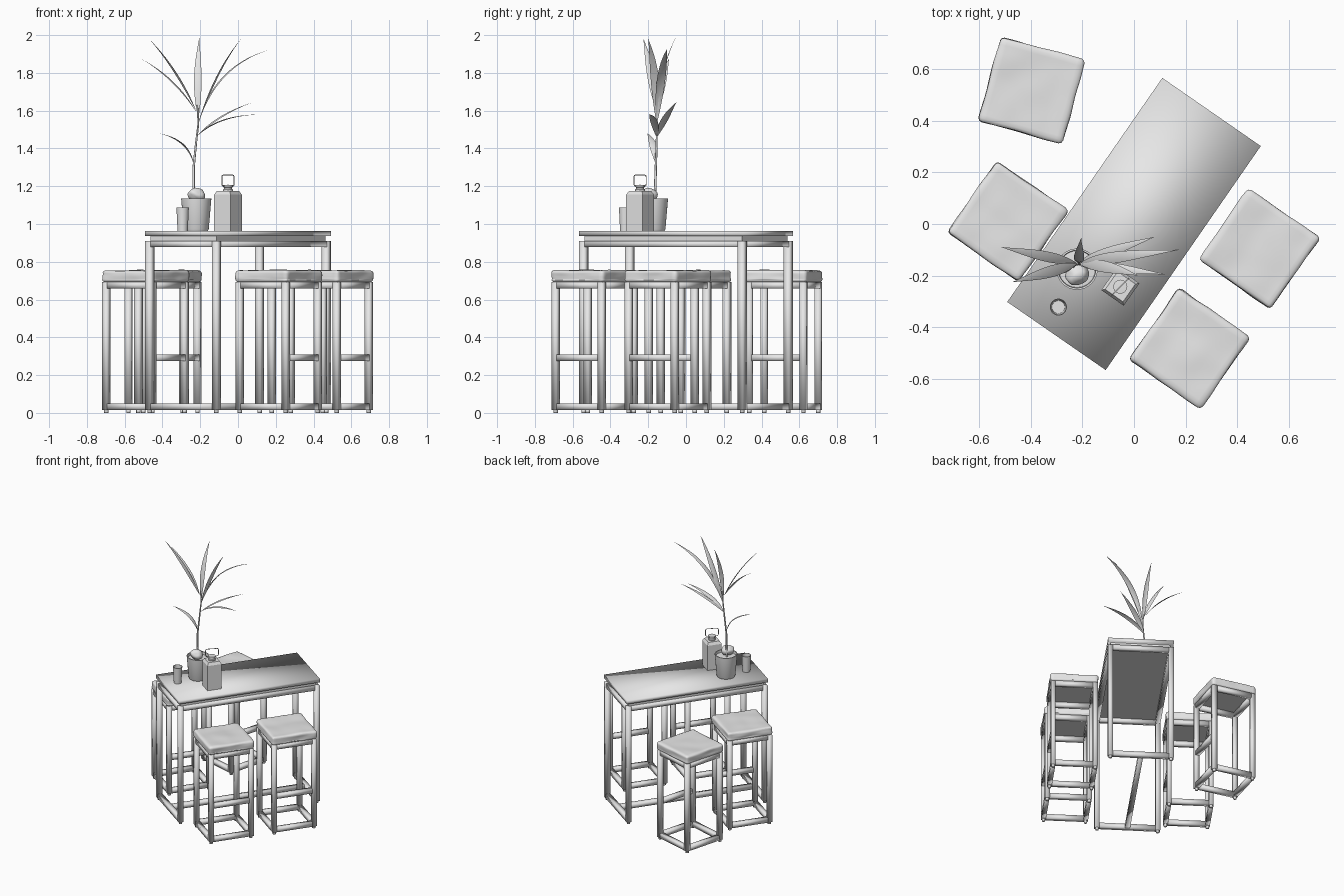
import bpy, bmesh, math
from mathutils import Vector, Matrix, noise

if "Cube" in bpy.data.objects:
    bpy.data.objects.remove(bpy.data.objects["Cube"])

grey = bpy.data.materials.new("matte_grey")
grey.diffuse_color = (0.8, 0.8, 0.8, 1)
grey.use_nodes = True
grey.node_tree.nodes["Principled BSDF"].inputs["Base Color"].default_value = grey.diffuse_color


def place(angle=0, x=0, y=0, z=0):
    return Matrix.Translation((x, y, z)) @ Matrix.Rotation(math.radians(angle), 4, 'Z')


def finish(bm, name, matrix=Matrix(), smooth=None):
    """Turn a bmesh into an object; smooth is a sharp-edge angle in degrees."""
    me = bpy.data.meshes.new(name)
    bm.to_mesh(me)
    bm.free()
    me.materials.append(grey)
    ob = bpy.data.objects.new(name, me)
    ob.matrix_world = matrix
    bpy.context.collection.objects.link(ob)
    if smooth:
        bpy.ops.object.select_all(action='DESELECT')
        ob.select_set(True)
        bpy.context.view_layer.objects.active = ob
        bpy.ops.object.shade_smooth_by_angle(angle=math.radians(smooth))
    return ob


def box(bm, x0, x1, y0, y1, z0, z1):
    m = Matrix.Translation(((x0 + x1) / 2, (y0 + y1) / 2, (z0 + z1) / 2))
    m = m @ Matrix.Diagonal((x1 - x0, y1 - y0, z1 - z0, 1))
    bmesh.ops.create_cube(bm, size=1, matrix=m)


def foot(bm, x, y):
    bmesh.ops.create_cone(bm, cap_ends=True, segments=12, radius1=0.012, radius2=0.012,
                          depth=0.018, matrix=Matrix.Translation((x, y, 0.009)))


def legs(bm, hx, hy, t, top):
    for sx in (-1, 1):
        for sy in (-1, 1):
            x, y = sx * (hx - t / 2), sy * (hy - t / 2)
            box(bm, x - t / 2, x + t / 2, y - t / 2, y + t / 2, 0.016, top)
            foot(bm, x, y)


def rails(bm, hx, hy, t, z0, z1, sides):
    """Bars between the legs on the chosen sides."""
    for s in sides:
        sign = 1 if s[0] == '+' else -1
        if s[1] == 'x':
            a, b = sorted((sign * hx, sign * (hx - t)))
            box(bm, a, b, t - hy, hy - t, z0, z1)
        else:
            a, b = sorted((sign * hy, sign * (hy - t)))
            box(bm, t - hx, hx - t, a, b, z0, z1)


def lathe(name, profile, x, y, seg=32):
    bm = bmesh.new()
    vs = [bm.verts.new((r, 0, z)) for r, z in profile]
    es = [bm.edges.new(p) for p in zip(vs, vs[1:])]
    bmesh.ops.spin(bm, geom=vs + es, axis=(0, 0, 1), cent=(0, 0, 0),
                   angle=2 * math.pi, steps=seg)
    bmesh.ops.remove_doubles(bm, verts=bm.verts[:], dist=1e-5)
    bmesh.ops.recalc_face_normals(bm, faces=bm.faces[:])
    return finish(bm, name, place(0, x, y), 40)


def tube(name, points, radius, closed=False, matrix=Matrix()):
    cu = bpy.data.curves.new(name, 'CURVE')
    cu.dimensions = '3D'
    cu.bevel_depth, cu.bevel_resolution = 1, 2
    sp = cu.splines.new('POLY')
    sp.points.add(len(points) - 1)
    sp.use_cyclic_u = closed
    for i, (p, q) in enumerate(zip(sp.points, points)):
        p.co = (*q, 1)
        p.radius = radius * (1 if closed else 1 - 0.6 * i / len(points))
    cu.materials.append(grey)
    ob = bpy.data.objects.new(name, cu)
    ob.matrix_world = matrix
    bpy.context.collection.objects.link(ob)


ALL = ('+x', '-x', '+y', '-y')

# Table: slab, recessed panel, frame with end rails and a central floor bar
HX, HY, T = 0.528, 0.232, 0.035
table = place(55.3)
bm = bmesh.new()
box(bm, -HX, HX, -HY, HY, 0.936, 0.964)
finish(bm, "table_top", table, 180)
bm = bmesh.new()
box(bm, -HX + 0.02, HX - 0.02, -HY + 0.02, HY - 0.02, 0.905, 0.937)
finish(bm, "table_panel", table)
bm = bmesh.new()
legs(bm, HX, HY, T, 0.91)
rails(bm, HX, HY, T, 0.877, 0.91, ALL)
rails(bm, HX, HY, T, 0.016, 0.05, ('+x', '-x'))
box(bm, T - HX, HX - T, -T / 2, T / 2, 0.016, 0.05)
finish(bm, "table_frame", table, 180)


# Stools: square frame with one footrest, and a soft cushion
def cushion(name, matrix, seed):
    bm = bmesh.new()
    bmesh.ops.create_cube(bm, size=2)
    bmesh.ops.subdivide_edges(bm, edges=bm.edges[:], cuts=23, use_grid_fill=True)
    half, r = Vector((0.169, 0.169, 0.032)), 0.016
    for v in bm.verts:
        p = Vector(a * b for a, b in zip(v.co, half))
        core = Vector(max(r - h, min(h - r, c)) for c, h in zip(p, half))
        d = (p - core).normalized()
        wave = noise.noise(Vector((p.x * 9 + seed, p.y * 9, p.z * 25)))
        v.co = core + d * (r + 0.005 * wave * (0 if v.co.z < -0.5 else 1))
    finish(bm, name, matrix @ Matrix.Translation((0, 0, 0.723)), 60)


stools = [(-0.397, 0.518, -15.3), (-0.49, 0.01, -34.9),
          (0.486, -0.096, -34.9), (0.216, -0.483, -34.9)]
for i, (x, y, a) in enumerate(stools, 1):
    m = place(a, x, y)
    h, t = 0.165, 0.033
    bm = bmesh.new()
    legs(bm, h, h, t, 0.692)
    rails(bm, h, h, t, 0.658, 0.692, ALL)
    rails(bm, h, h, t, 0.016, 0.05, ALL)
    rails(bm, h, h, t, 0.275, 0.308, ('+x',))
    finish(bm, f"stool_frame_{i}", m, 180)
    cushion(f"stool_cushion_{i}", m, i * 7.3)

# Pot with soil, and a stone lying on it
lathe("plant_pot", [(0, 0.964), (0.062, 0.964), (0.066, 0.972), (0.08, 1.135),
                    (0.073, 1.135), (0.071, 1.115), (0, 1.12)], -0.221, -0.175)
bm = bmesh.new()
bmesh.ops.create_icosphere(bm, subdivisions=3, radius=1)
for v in bm.verts:
    k = 1 + 0.2 * noise.noise(v.co * 1.3)
    v.co = Vector((v.co.x * 0.047, v.co.y * 0.04, v.co.z * 0.036)) * k
finish(bm, "stone", place(20, -0.218, -0.195, 1.155), 60)

# Drinking glass
lathe("glass", [(0, 0.964), (0.027, 0.964), (0.033, 1.088), (0.03, 1.088),
                (0.025, 0.972), (0, 0.972)], -0.293, -0.322, 24)

# Square bottle with sloped shoulders, neck and wire loop
bx, by = -0.053, -0.243
bm = bmesh.new()
rings = []
for h, z in ((0.053, 0.964), (0.053, 1.155), (0.042, 1.175)):
    rings.append([bm.verts.new((sx * h, sy * h, z))
                  for sx, sy in ((-1, -1), (1, -1), (1, 1), (-1, 1))])
bm.faces.new(rings[0][::-1])
bm.faces.new(rings[-1])
for lo, up in zip(rings, rings[1:]):
    for i in range(4):
        j = (i + 1) % 4
        bm.faces.new((lo[i], lo[j], up[j], up[i]))
finish(bm, "bottle_body", place(-35, bx, by))
lathe("bottle_neck", [(0.026, 1.17), (0.026, 1.182), (0.021, 1.186), (0.021, 1.194),
                      (0.027, 1.196), (0.027, 1.206), (0, 1.208)], bx, by, 20)
loop = []
for cx, cz, start in ((1, 1, 0), (-1, 1, 90), (-1, -1, 180), (1, -1, 270)):
    for k in range(4):
        a = math.radians(start + 30 * k)
        loop.append((cx * 0.035 + 0.011 * math.cos(a), 0, cz * 0.018 + 0.011 * math.sin(a)))
tube("bottle_loop", loop, 0.0025, True, place(45, bx, by, 1.23))

# Plant stem and arching leaves
tube("plant_stem", [(-0.235, -0.165, 1.11), (-0.235, -0.16, 1.3), (-0.222, -0.155, 1.43),
                    (-0.21, -0.155, 1.53), (-0.215, -0.15, 1.63)], 0.007)


def leaf(name, base, mid, tip, width):
    base, mid, tip = Vector(base), Vector(mid), Vector(tip)
    ctrl = mid * 2 - (base + tip) / 2
    out = tip - base
    side = Vector((-out.y, out.x, 0)).normalized()
    bm, rows, n = bmesh.new(), [], 14
    for i in range(n + 1):
        t = i / n
        c = base * (1 - t) ** 2 + ctrl * 2 * t * (1 - t) + tip * t * t
        w = width / 2 * max(0.06, math.sin(math.pi * t ** 0.85)) if i < n else 0.0005
        tangent = (ctrl - base) * (1 - t) + (tip - ctrl) * t
        fold = side.cross(tangent).normalized() * w * 0.25
        rows.append([bm.verts.new(p) for p in (c - side * w + fold, c, c + side * w + fold)])
    for a, b in zip(rows, rows[1:]):
        for k in (0, 1):
            bm.faces.new((a[k], a[k + 1], b[k + 1], b[k]))
    finish(bm, name, smooth=60)


leaves = [
    ((-0.21, -0.15, 1.56), (-0.213, -0.13, 1.78), (-0.205, -0.055, 1.985), 0.04),
    ((-0.222, -0.155, 1.60), (-0.325, -0.185, 1.80), (-0.47, -0.225, 1.98), 0.045),
    ((-0.225, -0.15, 1.60), (-0.345, -0.125, 1.755), (-0.513, -0.09, 1.875), 0.04),
    ((-0.212, -0.155, 1.53), (-0.115, -0.165, 1.78), (0.016, -0.20, 1.98), 0.045),
    ((-0.21, -0.155, 1.53), (-0.075, -0.13, 1.785), (0.175, -0.10, 1.925), 0.045),
    ((-0.222, -0.155, 1.46), (-0.10, -0.11, 1.565), (0.08, -0.05, 1.645), 0.04),
    ((-0.222, -0.155, 1.46), (-0.085, -0.17, 1.55), (0.12, -0.195, 1.58), 0.04),
    ((-0.235, -0.16, 1.32), (-0.29, -0.175, 1.425), (-0.418, -0.205, 1.48), 0.04),
]
for i, args in enumerate(leaves, 1):
    leaf(f"leaf_{i}", *args)
